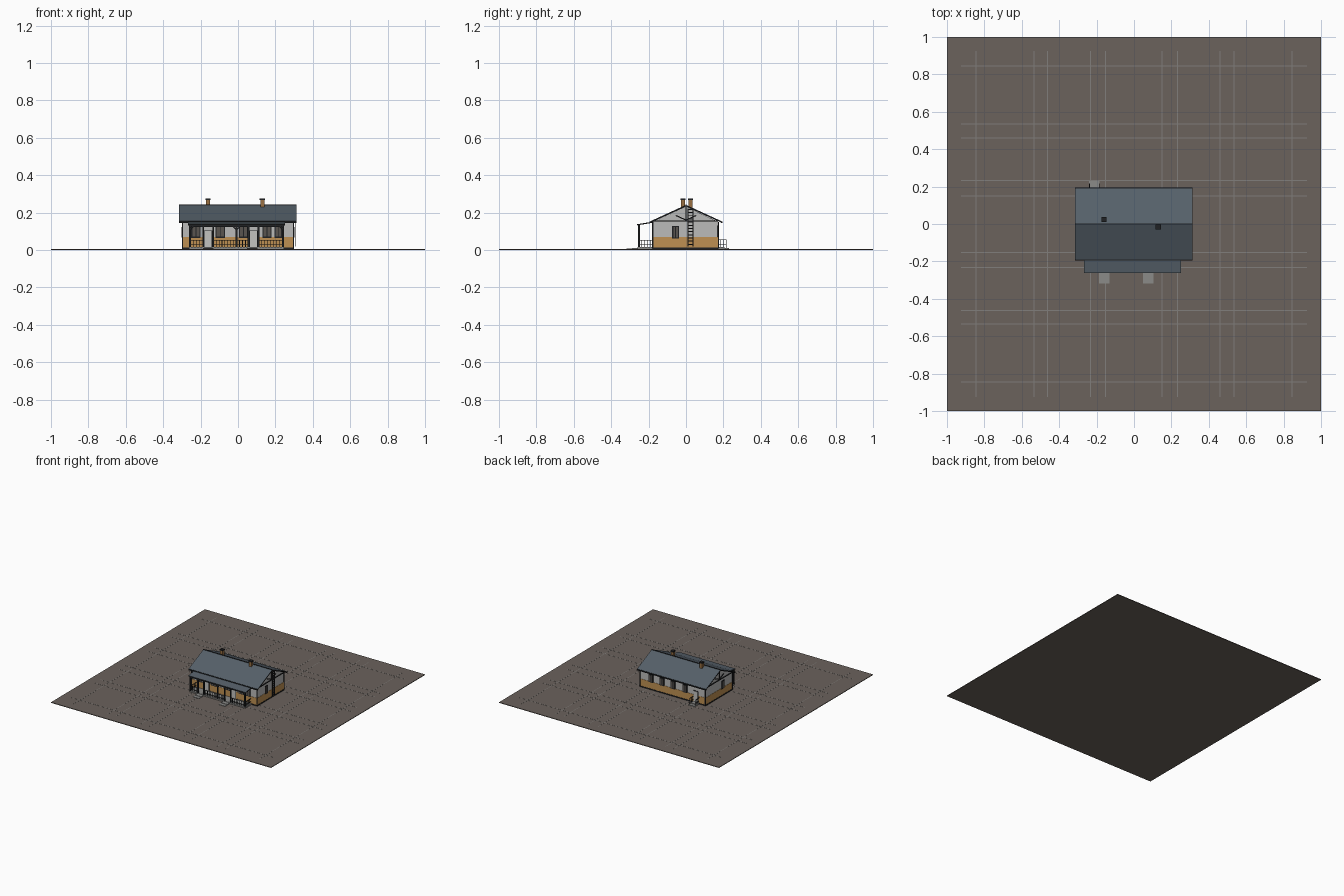
import bpy, bmesh
from mathutils import Vector, Matrix

if "Cube" in bpy.data.objects:
    bpy.data.objects.remove(bpy.data.objects["Cube"])


def material(name, rgb):
    m = bpy.data.materials.new(name)
    m.diffuse_color = (*rgb, 1)
    m.use_nodes = True
    m.node_tree.nodes["Principled BSDF"].inputs["Base Color"].default_value = m.diffuse_color
    return m


GROUND = material("gravel brown", (0.145, 0.122, 0.107))
LINE = material("pale joint grey", (0.22, 0.21, 0.20))
ROOF = material("slate blue roof", (0.092, 0.117, 0.142))
WALL = material("light grey render", (0.50, 0.50, 0.49))
BASE = material("ochre plinth", (0.52, 0.28, 0.085))
DARK = material("dark trim", (0.014, 0.015, 0.017))
GLASS = material("window brown grey", (0.10, 0.09, 0.08))
DOOR = material("door grey", (0.55, 0.55, 0.53))
STONE = material("step concrete", (0.26, 0.26, 0.25))
BRICK = material("chimney brown", (0.32, 0.16, 0.055))


def finish(name, bm, *mats):
    bmesh.ops.recalc_face_normals(bm, faces=bm.faces[:])
    me = bpy.data.meshes.new(name)
    bm.to_mesh(me)
    bm.free()
    for m in mats:
        me.materials.append(m)
    ob = bpy.data.objects.new(name, me)
    bpy.context.collection.objects.link(ob)
    return ob


def boxes(name, mat, spans):
    """Each span is x0, x1, y0, y1, z0, z1."""
    bm = bmesh.new()
    for x0, x1, y0, y1, z0, z1 in spans:
        c = Vector((x0 + x1, y0 + y1, z0 + z1)) / 2
        s = Matrix.Diagonal((x1 - x0, y1 - y0, z1 - z0, 1))
        bmesh.ops.create_cube(bm, size=1, matrix=Matrix.Translation(c) @ s)
    return finish(name, bm, mat)


def beams(name, mat, width, lines):
    """Square bars running between pairs of points."""
    bm = bmesh.new()
    for p, q in lines:
        p, q = Vector(p), Vector(q)
        d = q - p
        rot = d.to_track_quat('Z', 'Y').to_matrix().to_4x4()
        s = Matrix.Diagonal((width, width, d.length, 1))
        bmesh.ops.create_cube(bm, size=1, matrix=Matrix.Translation((p + q) / 2) @ rot @ s)
    return finish(name, bm, mat)


def prism(name, profile, x0, x1, *mats):
    """Extrude a y-z outline along x."""
    bm = bmesh.new()
    f = bm.faces.new([bm.verts.new((x0, y, z)) for y, z in profile])
    r = bmesh.ops.extrude_face_region(bm, geom=[f])
    bmesh.ops.translate(bm, vec=(x1 - x0, 0, 0),
                        verts=[v for v in r["geom"] if isinstance(v, bmesh.types.BMVert)])
    return finish(name, bm, *mats)


def roof(name, profile, x0, x1):
    """Roof slab: upward faces slate, edges and underside dark."""
    ob = prism(name, profile, x0, x1, ROOF, DARK)
    for p in ob.data.polygons:
        p.material_index = 0 if p.normal.z > 0.4 else 1


def opening(name, side, c, w, z0, z1, door=False):
    """Window or door plates on one wall: dark frame, then panes on top."""
    def plate(u0, u1, a, b, t):
        return {"front": (u0, u1, YF - t, YF, a, b), "back": (u0, u1, YB, YB + t, a, b),
                "right": (XW, XW + t, u0, u1, a, b), "left": (-XW - t, -XW, u0, u1, a, b)}[side]
    h, e = w / 2, 0.006
    boxes(name + "_frame", DARK, [plate(c - h, c + h, z0, z1, 0.004)])
    if door:
        boxes(name + "_leaf", DOOR, [plate(c - h + 0.004, c + h - 0.004, z0, z1 - 0.004, 0.006)])
    else:
        boxes(name + "_panes", GLASS, [plate(c - h + e, c - 0.002, z0 + e, z1 - e, 0.006),
                                       plate(c + 0.002, c + h - e, z0 + e, z1 - e, 0.006)])


XW, YF, YB = 0.295, -0.174, 0.168

# Ground and its joint lines
boxes("ground", GROUND, [(-1, 1, -1, 1, 0, 0.005)])
joints = (-0.845, -0.535, -0.463, -0.232, -0.153, 0.15, 0.232, 0.46, 0.535, 0.845)
boxes("ground_joints_long", LINE, [(x - .002, x + .002, -0.925, 0.925, 0.005, 0.0056) for x in joints])
boxes("ground_joints_cross", LINE, [(-0.925, 0.925, y - .002, y + .002, 0.005, 0.0058) for y in joints])

# Walls with gables
boxes("plinth", BASE, [(-XW - .002, XW + .002, YF - .002, YB + .002, 0.005, 0.07)])
prism("walls", [(YF, 0.07), (YB, 0.07), (YB, 0.153), (0, 0.232), (YF, 0.153)], -XW, XW, WALL)
boxes("foundation_strip", DARK, [(-XW - .004, XW + .004, YF - .004, YB + .004, 0.005, 0.013)])

# Main roof
roof("main_roof", [(-0.19, 0.146), (0, 0.232), (0.19, 0.146),
                   (0.19, 0.154), (0, 0.241), (-0.19, 0.154)], -0.315, 0.312)
boxes("ridge_cap", DARK, [(-0.315, 0.312, -0.003, 0.003, 0.236, 0.243)])

# Gable band and braces
for s, side in ((-1, "left"), (1, "right")):
    x = s * (XW + 0.009)
    beams(side + "_gable_timbers", DARK, 0.006, [
        ((x, -0.17, 0.155), (x, 0.17, 0.155)),
        ((x, 0, 0.155), (x, 0, 0.23)),
        ((x, 0, 0.16), (x, -0.055, 0.185)),
        ((x, 0, 0.16), (x, 0.055, 0.185))])

# Gutters and downpipes
for y, side in ((-0.19, "front"), (0.19, "back")):
    boxes(side + "_gutter", DARK, [(-0.315, 0.312, y - .004, y + .004, 0.144, 0.152)])
boxes("downpipes", DARK, [(x - .003, x + .003, y - .003, y + .003, 0.008, 0.15)
                          for x in (-0.296, 0.296) for y in (-0.178, 0.173)])

# Chimneys
for name, x, y in (("left_chimney", -0.16, 0.024), ("right_chimney", 0.13, -0.016)):
    boxes(name, BRICK, [(x - .011, x + .011, y - .011, y + .011, 0.21, 0.266)])
    boxes(name + "_cap", DARK, [(x - .014, x + .014, y - .014, y + .014, 0.266, 0.276)])

# Windows and doors
for i, x in enumerate((-0.225, -0.095, 0.03, 0.155)):
    opening(f"front_window_{i}", "front", x, 0.05, 0.065, 0.13)
opening("front_door_left", "front", -0.16, 0.045, 0.015, 0.105, True)
opening("front_door_right", "front", 0.083, 0.045, 0.015, 0.105, True)
opening("front_window_end", "front", 0.215, 0.04, 0.065, 0.13)
for i, x in enumerate((0.2, 0.1, 0.0, -0.11)):
    opening(f"back_window_{i}", "back", x, 0.04, 0.065, 0.13)
opening("back_door", "back", -0.21, 0.045, 0.015, 0.105, True)
opening("right_window", "right", -0.056, 0.036, 0.062, 0.128)
opening("left_window", "left", -0.056, 0.036, 0.062, 0.128)

# Wall ladder
beams("ladder", DARK, 0.005,
      [((0.306, y, 0.02), (0.306, y, 0.222)) for y in (0.011, 0.037)] +
      [((0.306, 0.011, 0.03 + 0.017 * i), (0.306, 0.037, 0.03 + 0.017 * i)) for i in range(12)])

# Porch deck, roof, posts and beam
PY, PX0, PX1 = -0.252, -0.262, 0.246
boxes("porch_deck", STONE, [(PX0, PX1, PY - .006, YF, 0.005, 0.015)])
roof("porch_roof", [(-0.262, 0.132), (-0.172, 0.146), (-0.172, 0.152), (-0.262, 0.138)], -0.268, 0.252)
posts = (-0.256, -0.186, -0.132, -0.008, 0.056, 0.11, 0.24)
boxes("porch_posts", DARK, [(x - .005, x + .005, PY - .005, PY + .005, 0.015, 0.135) for x in posts])
boxes("porch_beam", DARK, [(PX0, PX1, PY - .005, PY + .005, 0.124, 0.133)])
beams("porch_braces", DARK, 0.005,
      [((x, PY, 0.108), (x + s * 0.02, PY, 0.127)) for x in (-0.256, -0.008, 0.24)
       for s in (-1, 1) if PX0 < x + s * 0.02 < PX1])

# Porch railings, open at the two stairs
rails = []
for a, b in ((-0.256, -0.186), (-0.132, -0.008), (-0.008, 0.056), (0.11, 0.24)):
    rails += [((a, PY, z), (b, PY, z)) for z in (0.028, 0.052)]
    n = max(2, round((b - a) / 0.016))
    rails += [((a + (b - a) * i / n, PY, 0.015), (a + (b - a) * i / n, PY, 0.052)) for i in range(n)]
for x in (-0.256, 0.24):
    rails += [((x, PY, z), (x, YF, z)) for z in (0.028, 0.052)]
    rails += [((x, PY + 0.016 * i, 0.015), (x, PY + 0.016 * i, 0.052)) for i in range(1, 5)]
beams("porch_railing", DARK, 0.003, rails)

# Steps at the front and back doors
for name, x in (("left_steps", -0.16), ("right_steps", 0.077)):
    boxes(name, STONE, [(x - .028, x + .028, -0.318, PY, 0.005, 0.0085),
                        (x - .028, x + .028, -0.29, PY, 0.005, 0.012)])
boxes("back_steps", STONE, [(-0.24, -0.184, YB, 0.205, 0.005, 0.015),
                            (-0.24, -0.184, YB, 0.23, 0.005, 0.010)])
beams("back_steps_railing", DARK, 0.003,
      [((x, YB, z), (x, 0.215, z)) for x in (-0.238, -0.186) for z in (0.03, 0.055)] +
      [((x, y, 0.008), (x, y, 0.055)) for x in (-0.238, -0.186) for y in (0.185, 0.2, 0.215)])
